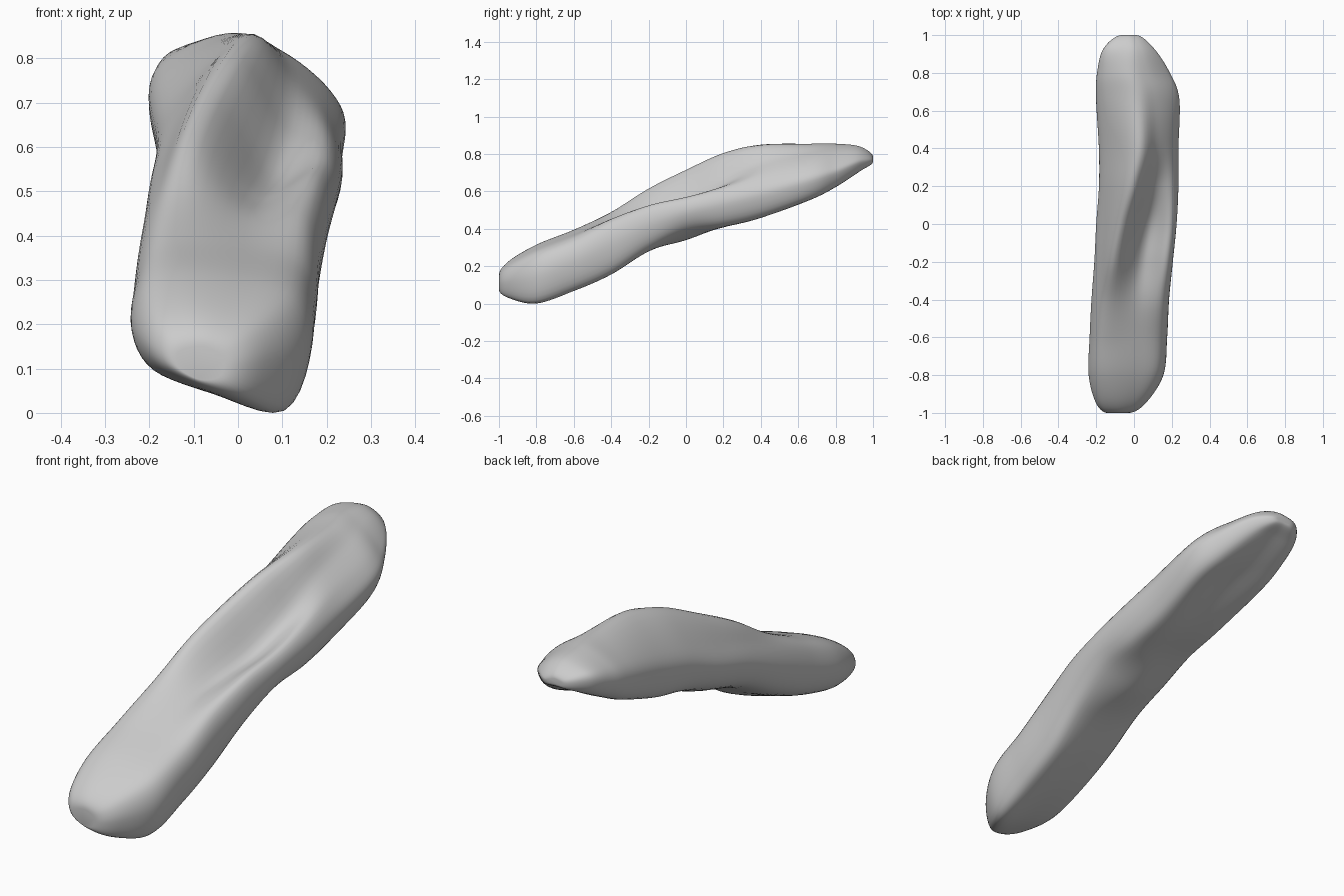
import bpy, bmesh

if "Cube" in bpy.data.objects:
    bpy.data.objects.remove(bpy.data.objects["Cube"])

# Key sections along the length:
# y, left x, right x, left shoulder z, ridge x, ridge z, hollow z, right rim z,
# bottom right z, bottom middle z, bottom left z
KEYS = [
    (-1.0, -.14, -.03, .135, -.09, .145, .14, .125, .075, .07, .09),
    (-.95, -.20, .06, .20, -.11, .22, .21, .18, .03, .045, .09),
    (-.80, -.24, .155, .28, -.13, .31, .295, .255, .0, .04, .095),
    (-.60, -.235, .175, .36, -.13, .39, .37, .335, .07, .09, .145),
    (-.40, -.225, .185, .44, -.12, .485, .44, .44, .16, .175, .225),
    (-.20, -.21, .205, .52, -.10, .61, .48, .52, .29, .28, .325),
    (.0, -.20, .225, .58, -.06, .71, .53, .565, .385, .335, .39),
    (.20, -.185, .235, .65, -.01, .80, .64, .615, .415, .41, .45),
    (.40, -.185, .235, .70, .02, .845, .745, .665, .46, .47, .495),
    (.66, -.20, .24, .765, .0, .85, .80, .725, .55, .58, .585),
    (.80, -.195, .19, .795, -.03, .85, .82, .75, .62, .64, .65),
    (.93, -.16, .105, .81, -.03, .835, .82, .785, .705, .71, .715),
    (1.0, -.065, .01, .775, -.03, .78, .775, .77, .755, .755, .755),
]


def catmull(a, b, c, d, t):
    return [.5 * (2 * q + (r - p) * t + (2 * p - 5 * q + 4 * r - s) * t * t
                  + (3 * q - p - 3 * r + s) * t ** 3) for p, q, r, s in zip(a, b, c, d)]


def smooth_ring(pts, steps):
    n = len(pts)
    return [catmull(pts[i - 1], pts[i], pts[(i + 1) % n], pts[(i + 2) % n], k / steps)
            for i in range(n) for k in range(steps)]


def phantom(end, inner):
    # Mirrored key past an end, so the skin turns inward and rounds off
    return [inner[0]] + [2 * e - i for e, i in zip(end[1:], inner[1:])]


def smooth_path(keys, steps):
    ext = [phantom(keys[0], keys[1]), *keys, phantom(keys[-1], keys[-2])]
    out = [catmull(*ext[i:i + 4], k / steps) for i in range(len(keys) - 1) for k in range(steps)]
    return out + [keys[-1]]


def section(key):
    y, xl, xr, zl, rx, rz, hz, rr, br, bmid, bl = key
    w = xr - xl
    pts = [(xl, y, bl * .5 + zl * .5), (xl + .08 * w, y, zl), (rx, y, rz),
           (rx + .47 * (xr - rx), y, hz), (xr - .08 * w, y, rr),
           (xr, y, rr * .55 + br * .45), (xr - .13 * w, y, br),
           (xl + .5 * w, y, bmid), (xl + .12 * w, y, bl)]
    return smooth_ring(pts, 6)


# Slab body: skin the smoothed sections
bm = bmesh.new()
rings = [[bm.verts.new(p) for p in section(k)] for k in smooth_path(KEYS, 8)]
for a, b in zip(rings, rings[1:]):
    n = len(a)
    for i in range(n):
        j = (i + 1) % n
        bm.faces.new((a[i], a[j], b[j], b[i]))
bm.faces.new(rings[0])
bm.faces.new(rings[-1])
low = min(v.co.z for v in bm.verts)
for v in bm.verts:
    v.co.z -= low
bmesh.ops.recalc_face_normals(bm, faces=bm.faces[:])
mesh = bpy.data.meshes.new("stone_slab")
bm.to_mesh(mesh)
bm.free()
for f in mesh.polygons:
    f.use_smooth = True
slab = bpy.data.objects.new("stone_slab", mesh)
bpy.context.collection.objects.link(slab)
